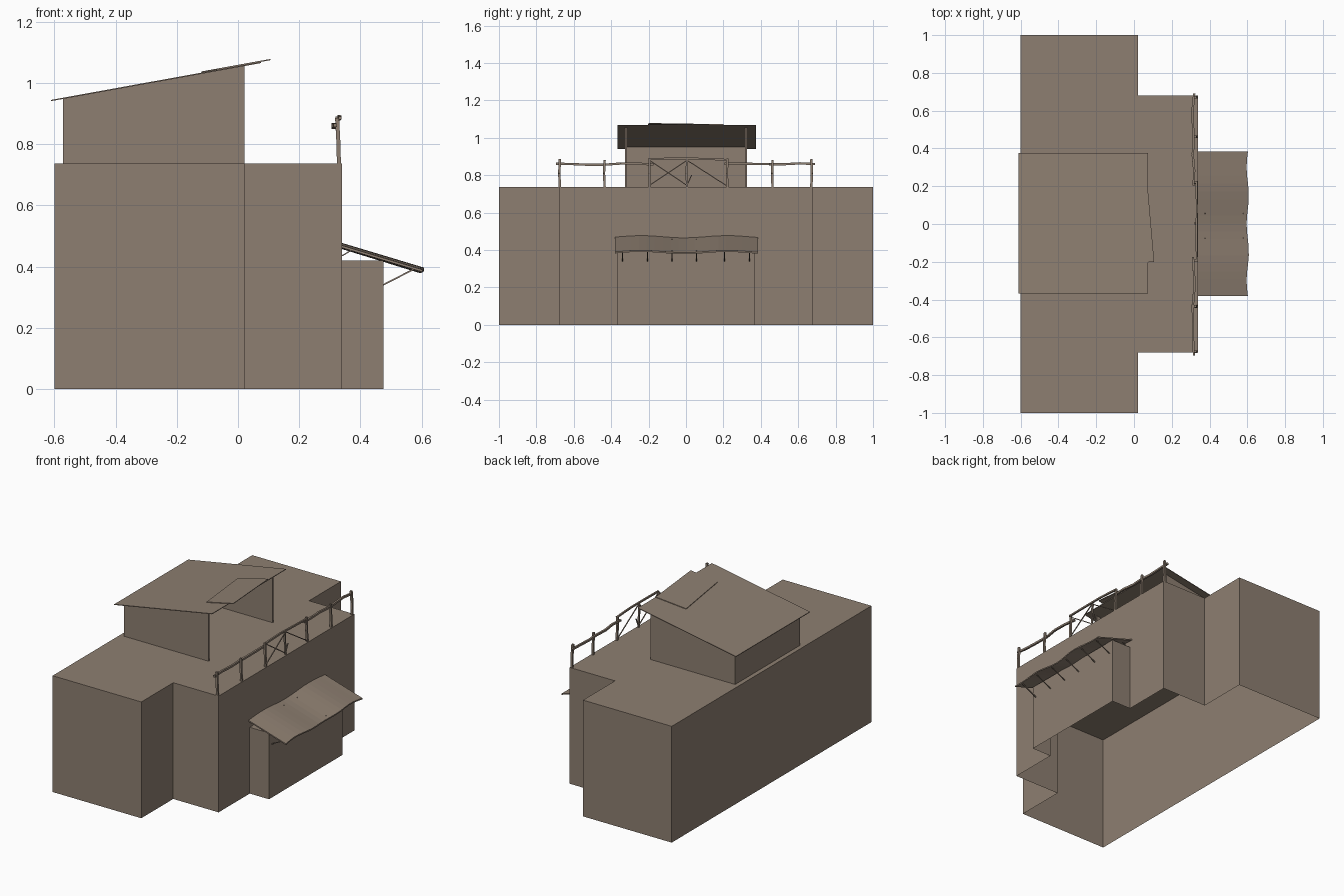
import bpy, math, random
from mathutils import Vector

if "Cube" in bpy.data.objects:
    bpy.data.objects.remove(bpy.data.objects["Cube"])

random.seed(4)
clay = bpy.data.materials.new("dusty_brown")
clay.diffuse_color = (0.27, 0.212, 0.165, 1)
clay.use_nodes = True
clay.node_tree.nodes["Principled BSDF"].inputs["Base Color"].default_value = clay.diffuse_color


def make(name, verts, faces):
    me = bpy.data.meshes.new(name)
    me.from_pydata([tuple(v) for v in verts], [], faces)
    me.materials.append(clay)
    ob = bpy.data.objects.new(name, me)
    bpy.context.scene.collection.objects.link(ob)
    return ob


class Builder:
    """Collects faces and beams into one object."""
    def __init__(self):
        self.v, self.f = [], []

    def poly(self, pts):
        n = len(self.v)
        self.v += pts
        self.f.append(list(range(n, n + len(pts))))

    def wall(self, p, q, z0, z1):
        self.poly([(*p, z0), (*q, z0), (*q, z1), (*p, z1)])

    def prism(self, bottom, top):
        n, k = len(self.v), len(bottom)
        self.v += list(bottom) + list(top)
        self.f.append(list(range(n + k - 1, n - 1, -1)))
        self.f.append(list(range(n + k, n + 2 * k)))
        for i in range(k):
            j = (i + 1) % k
            self.f.append([n + i, n + j, n + k + j, n + k + i])

    def beam(self, pts, w):
        """Square bar swept along a polyline."""
        for a, b in zip(pts, pts[1:]):
            a, b = Vector(a), Vector(b)
            d = (b - a).normalized()
            s = d.cross(Vector((1, 0, 0))).normalized()
            if abs(d.x) > 0.6:
                s = d.cross(Vector((0, 1, 0))).normalized()
            t = d.cross(s)
            h = w / 2
            c = [(-h, -h), (h, -h), (h, h), (-h, h)]
            self.prism([a + s * i + t * j for i, j in c],
                       [b + s * i + t * j for i, j in c])

    def done(self, name):
        return make(name, self.v, self.f)


# Stepped building shell, open underneath, with porch box
H, PH = 0.737, 0.42
outline = [(-0.6, -1), (0.022, -1), (0.022, -0.68), (0.34, -0.68), (0.34, -0.368),
           (0.34, 0.368), (0.34, 0.68), (0.022, 0.68), (0.022, 1), (-0.6, 1)]
b = Builder()
for i, p in enumerate(outline):
    b.wall(p, outline[(i + 1) % 10], PH if i == 4 else 0, H)
b.poly([(-0.6, -1, H), (0.022, -1, H), (0.022, 1, H), (-0.6, 1, H)])
b.poly([(0.022, -0.68, H), (0.34, -0.68, H), (0.34, 0.68, H), (0.022, 0.68, H)])
porch = [(0.34, -0.368), (0.475, -0.368), (0.475, 0.368), (0.34, 0.368)]
for p, q in zip(porch, porch[1:]):
    b.wall(p, q, 0, PH)
b.poly([(x, y, PH) for x, y in porch])
b.done("building_shell")


# Rooftop hut: back and side walls, open towards +x
def roof_z(x):
    return 0.941 + (x + 0.61) * 0.181


b = Builder()


def hut_wall(x0, x1, y0, y1):
    c = [(x0, y0), (x1, y0), (x1, y1), (x0, y1)]
    b.prism([(x, y, H) for x, y in c], [(x, y, roof_z(x)) for x, y in c])


hut_wall(-0.572, 0.022, -0.325, -0.315)
hut_wall(-0.572, 0.022, 0.315, 0.325)
hut_wall(-0.572, -0.562, -0.315, 0.315)
b.done("hut_walls")


# Sloped hut roof and loose patch sheet on top
def sheet(name, corners, lift, t):
    bb = Builder()
    bb.prism([(x, y, roof_z(x) + lift) for x, y in corners],
             [(x, y, roof_z(x) + lift + t) for x, y in corners])
    bb.done(name)


sheet("hut_roof", [(-0.612, -0.367), (0.075, -0.367), (0.075, 0.375), (-0.612, 0.375)], 0, 0.004)
sheet("roof_patch", [(-0.07, -0.215), (0.107, -0.2), (0.072, 0.2), (-0.12, 0.17)], 0.004, 0.004)

# Wavy awning
N = 18
verts, faces = [], []
for i in range(N + 1):
    y = -0.38 + 0.765 * i / N
    w = 0.006 * math.cos((y + 0.24) * 2 * math.pi / 0.46 + math.pi)
    xe = 0.602 - 0.006 * math.cos(y * 2 * math.pi / 0.3)
    verts += [(0.34, y, 0.471 - w), (xe, y, 0.392 - w),
              (xe, y, 0.384 - w), (0.34, y, 0.463 - w)]
for i in range(N):
    for k in range(4):
        a, c = 4 * i + k, 4 * i + (k + 1) % 4
        faces.append([a, c, c + 4, a + 4])
faces += [[3, 2, 1, 0], [4 * N, 4 * N + 1, 4 * N + 2, 4 * N + 3]]
make("awning", verts, faces)

# Awning struts
b = Builder()
for y in (-0.34, -0.205, -0.075, 0.055, 0.205, 0.34):
    b.beam([(0.475, y, 0.34), (0.58, y, 0.394)], 0.005)
    b.beam([(0.34, y, 0.435), (0.377, y, 0.457)], 0.004)
b.done("awning_struts")

# Railing posts
b = Builder()
for y, top, w in ((-0.675, 0.885, 0.013), (-0.435, 0.88, 0.012), (-0.195, 0.885, 0.012),
                  (0.005, 0.885, 0.01), (0.222, 0.89, 0.012), (0.462, 0.88, 0.012), (0.67, 0.885, 0.013)):
    lean = random.uniform(-0.004, 0.004)
    b.beam([(0.33, y, H), (0.328, y + lean, 0.81), (0.324, y, top)], w)
b.done("railing_posts")

# Crooked side rails
for name, y0, y1 in (("railing_left", -0.695, -0.175), ("railing_right", 0.205, 0.69)):
    b = Builder()
    pts = [(0.315 + random.uniform(-0.005, 0.005), y0 + (y1 - y0) * i / 6,
            0.859 + random.uniform(-0.005, 0.005)) for i in range(7)]
    b.beam(pts, 0.012)
    b.done(name)

# Middle railing with thin cross braces
b = Builder()
b.beam([(0.333, -0.2, 0.886), (0.33, -0.05, 0.89), (0.333, 0.08, 0.888), (0.33, 0.225, 0.882)], 0.01)
for p, q in (((-0.195, 0.88), (0.005, 0.745)), ((-0.195, 0.745), (0.005, 0.88)),
             ((0.005, 0.88), (0.215, 0.745)), ((0.005, 0.745), (0.03, 0.8))):
    b.beam([(0.33, *p), (0.33, *q)], 0.005)
b.done("railing_middle")
